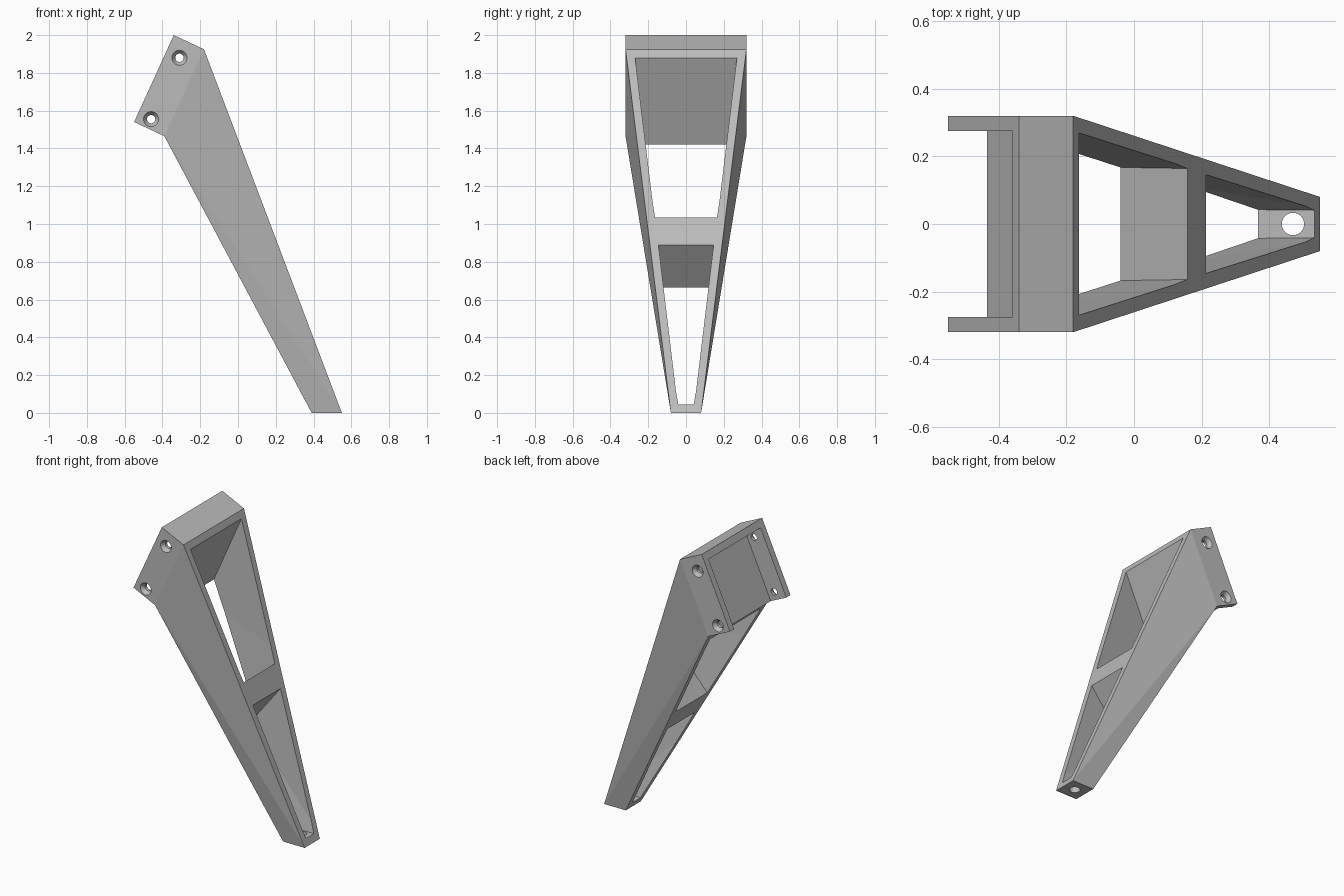
import bpy
import bmesh
from math import pi
from mathutils import Matrix, Vector

if "Cube" in bpy.data.objects:
    bpy.data.objects.remove(bpy.data.objects["Cube"], do_unlink=True)

grey = bpy.data.materials.new("mid grey")
grey.use_nodes = True
colour = (0.5, 0.5, 0.5, 1)
grey.diffuse_color = colour
grey.node_tree.nodes["Principled BSDF"].inputs["Base Color"].default_value = colour


def finish(name, bm):
    bmesh.ops.recalc_face_normals(bm, faces=bm.faces)
    mesh = bpy.data.meshes.new(name)
    bm.to_mesh(mesh)
    bm.free()
    mesh.materials.append(grey)
    obj = bpy.data.objects.new(name, mesh)
    bpy.context.collection.objects.link(obj)
    return obj


def loft(name, sections):
    """Solid through sections; each is a (back, front) pair of (point, half width)."""
    bm = bmesh.new()
    rings = []
    for (back, wb), (front, wf) in sections:
        corners = [(back, -wb), (front, -wf), (front, wf), (back, wb)]
        rings.append([bm.verts.new((p.x, y, p.y)) for p, y in corners])
    for low, high in zip(rings, rings[1:]):
        for i in range(4):
            j = (i + 1) % 4
            bm.faces.new((low[i], low[j], high[j], high[i]))
    bm.faces.new(rings[0])
    bm.faces.new(rings[-1])
    bmesh.ops.triangulate(bm, faces=[f for f in bm.faces])
    return finish(name, bm)


def cone(name, r1, r2, depth, matrix):
    bm = bmesh.new()
    bmesh.ops.create_cone(bm, cap_ends=True, segments=32, radius1=r1, radius2=r2,
                          depth=depth, matrix=matrix)
    return finish(name, bm)


def cut(target, cutter):
    cutter.hide_render = True
    mod = target.modifiers.new("cut", 'BOOLEAN')
    mod.operation = 'DIFFERENCE'
    mod.solver = 'EXACT'
    mod.object = cutter
    bpy.context.view_layer.objects.active = target
    bpy.ops.object.modifier_apply(modifier=mod.name)
    bpy.data.objects.remove(cutter, do_unlink=True)


# Side profile points (x, z)
head_low, head_top = Vector((-0.55, 1.54)), Vector((-0.34, 2.0))
seam_back, seam_front = Vector((-0.39, 1.465)), Vector((-0.18, 1.925))
foot_back, foot_front = Vector((0.39, 0)), Vector((0.55, 0))
wide, narrow, wall = 0.32, 0.08, 0.045

# Tapered leg with a slanted mounting head
leg = loft("bracket_leg", [
    ((head_low, wide), (head_top, wide)),
    ((seam_back, wide), (seam_front, wide)),
    ((foot_back, narrow), (foot_front, narrow)),
])


def on_leg(start, end, z):
    """Point on a leg edge at height z, with the inner half width there."""
    t = (start.y - z) / start.y
    return start.lerp(end, t), wide + (narrow - wide) * t - wall


def window_section(z_front, z_back):
    """Edge of a window, pushed out beyond both leg faces."""
    front, wf = on_leg(seam_front, foot_front, z_front)
    back, wb = on_leg(seam_back, foot_back, z_back)
    k = 0.3
    return ((back + (back - front) * k, wb + (wb - wf) * k),
            (front + (front - back) * k, wf + (wf - wb) * k))


# Two windows separated by a crossbar
for top, bottom in [((1.88, 1.42), (1.035, 0.808)), ((0.89, 0.665), (0.045, 0.045))]:
    cut(leg, loft("window_cutter", [window_section(*top), window_section(*bottom)]))

# Recess in the head, open at its lower end
along = (head_top - head_low).normalized()
inward = Vector((along.y, -along.x))
ends = [head_low - along * 0.1, head_top - along * 0.048]
cut(leg, loft("recess_cutter", [
    ((p - inward * 0.1, wide - wall), (p + inward * 0.127, wide - wall)) for p in ends]))

# Countersunk screw holes through both flanges
for x, z in [(-0.31, 1.88), (-0.46, 1.555)]:
    turn = Matrix.Translation((x, 0, z)) @ Matrix.Rotation(pi / 2, 4, 'X')
    cut(leg, cone("hole_cutter", 0.022, 0.022, 1, turn))
    for side in (-1, 1):
        turn = (Matrix.Translation((x, side * wide, z))
                @ Matrix.Rotation(side * pi / 2, 4, 'X'))
        cut(leg, cone("countersink_cutter", 0.058, 0.022, 0.05, turn))

# Vertical hole in the foot
cut(leg, cone("foot_hole_cutter", 0.033, 0.033, 0.14, Matrix.Translation((0.47, 0, 0))))
